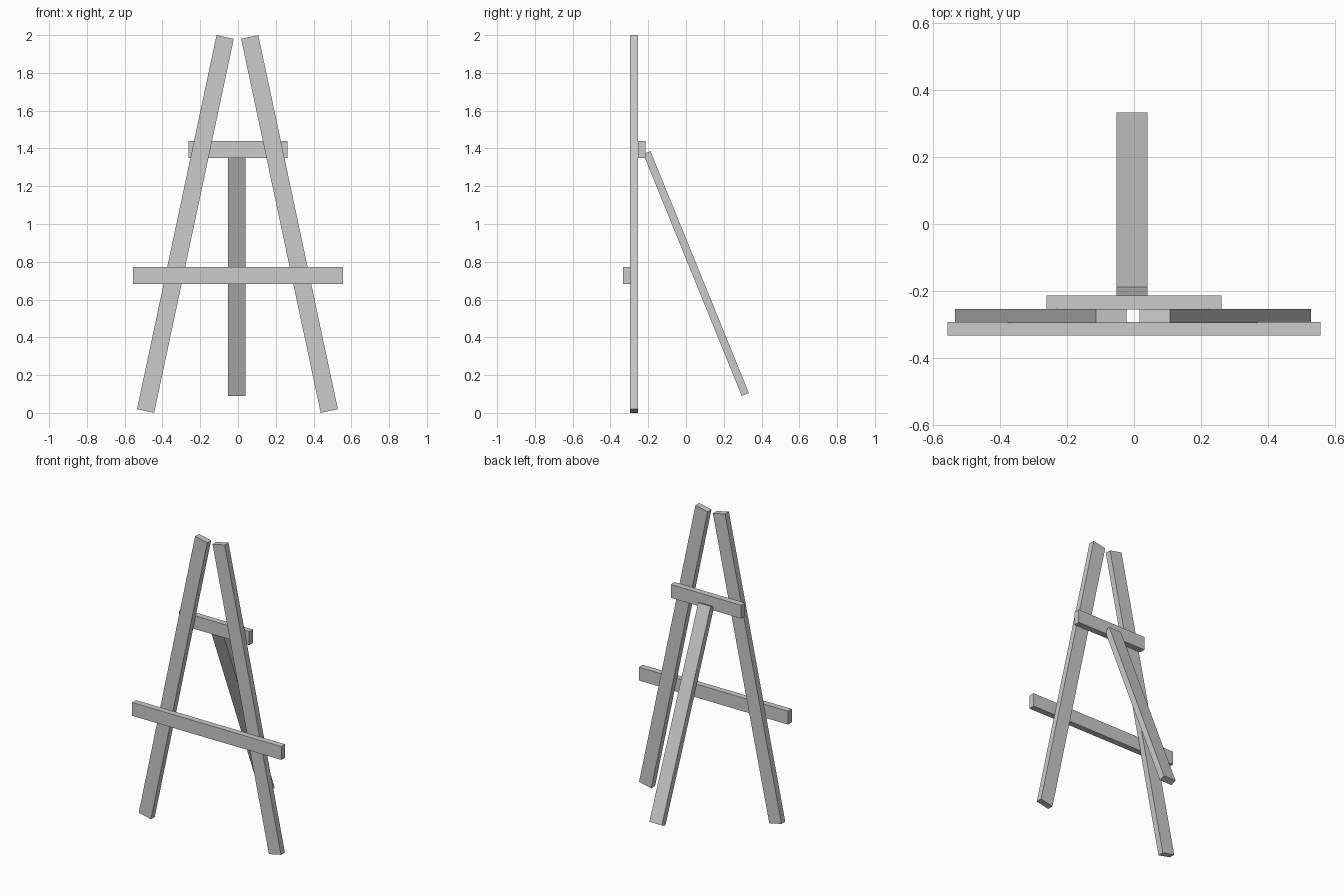
import bpy
from mathutils import Vector, Matrix

if "Cube" in bpy.data.objects:
    bpy.data.objects.remove(bpy.data.objects["Cube"])

BOARD_W, BOARD_T = 0.093, 0.041


def beam(name, start, end, side, width=BOARD_W, thick=BOARD_T):
    """Square-cut board from start to end; its width runs along 'side'."""
    start, end = Vector(start), Vector(end)
    along = (end - start).normalized()
    across = Vector(side)
    across = (across - along * across.dot(along)).normalized()
    normal = along.cross(across)
    bpy.ops.mesh.primitive_cube_add(size=1)
    obj = bpy.context.object
    obj.name = obj.data.name = name
    rot = Matrix((across, normal, along)).transposed().to_4x4()
    size = Matrix.Diagonal((width, thick, (end - start).length, 1))
    obj.data.transform(rot @ size)
    obj.location = (start + end) / 2
    return obj


# Two front legs leaning towards each other
for label, s in (("left", -1), ("right", 1)):
    beam(f"{label}_front_leg",
         (-0.003 + s * 0.4863, -0.275, 0.01),
         (-0.003 + s * 0.065, -0.275, 1.99), (1, 0, 0))

# Canvas ledge across the front of the legs
beam("canvas_ledge", (-0.557, -0.3125, 0.7275), (0.557, -0.3125, 0.7275),
     (0, 0, 1), width=0.09)

# Short brace across the back of the legs
beam("back_brace", (-0.262, -0.2345, 1.394), (0.262, -0.2345, 1.394),
     (0, 0, 1), width=0.09)

# Sloping rear support
beam("rear_leg", (-0.006, 0.314, 0.0975), (-0.006, -0.207, 1.378), (1, 0, 0))
